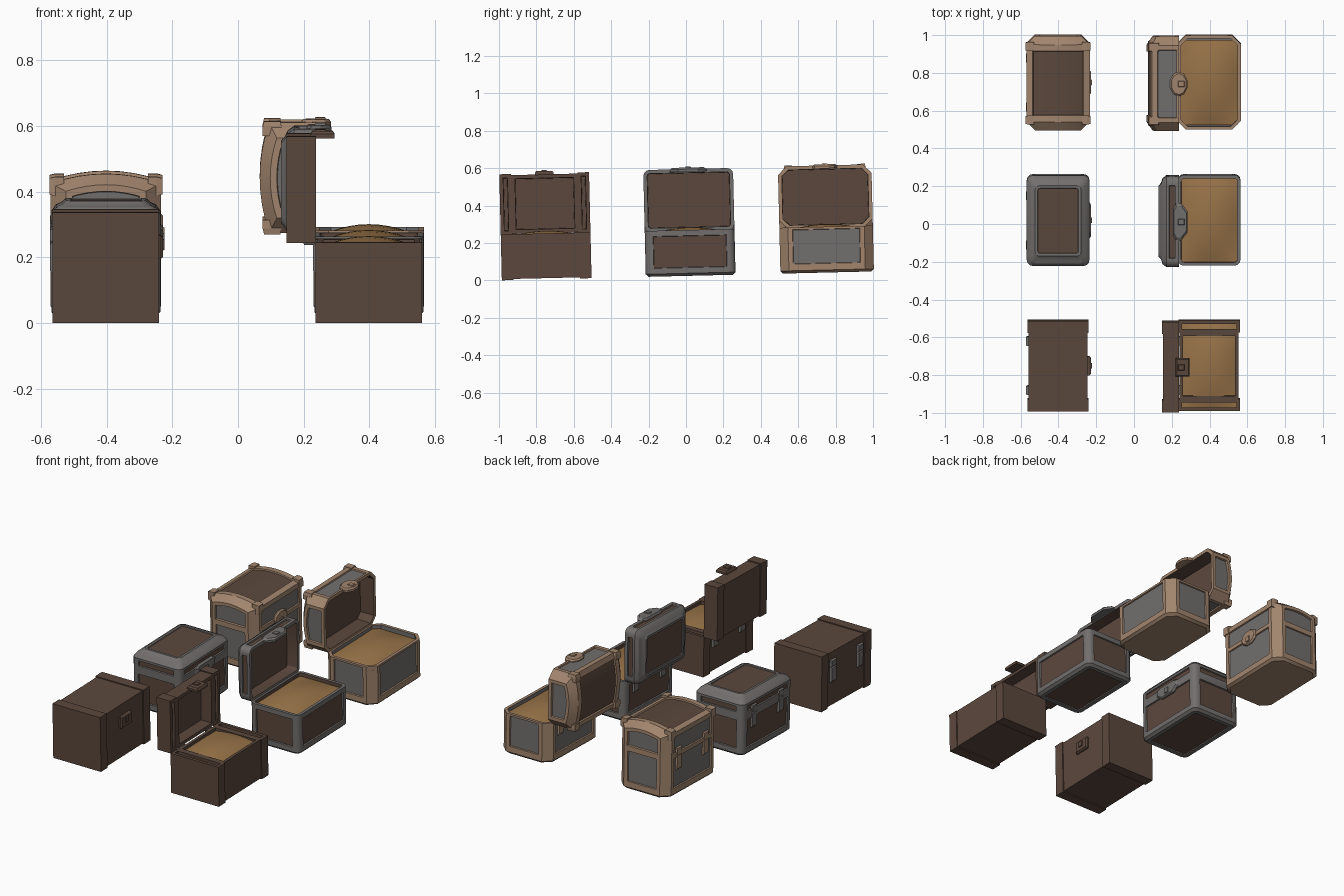
import bpy, bmesh, math
from mathutils import Matrix, Vector

cube = bpy.data.objects.get("Cube")
if cube:
    bpy.data.objects.remove(cube)


def material(name, rgb):
    m = bpy.data.materials.new(name)
    m.use_nodes = True
    m.diffuse_color = (*rgb, 1)
    m.node_tree.nodes["Principled BSDF"].inputs["Base Color"].default_value = (*rgb, 1)
    return m


WOOD = material("dark_wood", (0.105, 0.064, 0.046))
METAL = material("grey_metal", (0.17, 0.16, 0.155))
TAN = material("tan_wood", (0.36, 0.235, 0.155))
GOLD = material("gold_filling", (0.31, 0.17, 0.065))

RIM = 0.245          # height where body and lid meet
BACK = 0.16          # distance from centre to hinge line
TILT = Matrix.Translation((0, 0, 0.024)) @ Matrix.Rotation(0.024, 4, 'X')


def finish(bm, name, mats, matrix, smooth=True):
    me = bpy.data.meshes.new(name)
    bm.to_mesh(me)
    bm.free()
    for m in mats:
        me.materials.append(m)
    if smooth:
        me.shade_smooth()
        me.set_sharp_from_angle(angle=math.radians(32))
    ob = bpy.data.objects.new(name, me)
    bpy.context.collection.objects.link(ob)
    ob.matrix_world = matrix


def solid(sections):
    """Closed solid lofted through matching point loops."""
    bm = bmesh.new()
    loops = [[bm.verts.new(p) for p in s] for s in sections]
    n = len(loops[0])
    for a, b in zip(loops, loops[1:]):
        for i in range(n):
            j = (i + 1) % n
            bm.faces.new((a[i], a[j], b[j], b[i]))
    bm.faces.new(loops[0])
    bm.faces.new(loops[-1])
    bmesh.ops.recalc_face_normals(bm, faces=bm.faces)
    bm.normal_update()
    return bm


def ring(hx, hy, c, z, steps):
    """Rectangle with cut (steps=1) or rounded corners."""
    pts = []
    for k, (sx, sy) in enumerate(((1, 1), (-1, 1), (-1, -1), (1, -1))):
        for i in range(steps + 1):
            a = math.pi / 2 * (k + i / steps)
            pts.append((sx * (hx - c) + c * math.cos(a), sy * (hy - c) + c * math.sin(a), z))
    return pts


def facing(bm, d, z=None):
    d = Vector(d)
    return [f for f in bm.faces if f.normal.dot(d) > 0.9
            and (z is None or abs(f.calc_center_median().z - z) < 0.003)]


def recess(bm, faces, thickness, depth, index):
    """Inset a region, then sink it and recolour it."""
    if thickness:
        bmesh.ops.inset_region(bm, faces=faces, thickness=thickness, use_even_offset=True)
    walls = bmesh.ops.inset_region(bm, faces=faces, thickness=0.002, depth=-depth,
                                   use_even_offset=True)["faces"]
    for f in list(faces) + (walls if depth > 0.03 else []):
        f.material_index = index
    bm.normal_update()


def panel(bm, f, side, low, high, depth=0.008):
    """Sunken rectangular panel with its own margins."""
    t = f.normal.cross(Vector((0, 0, 1))).normalized()
    us = [v.co.dot(t) for v in f.verts]
    zs = [v.co.z for v in f.verts]
    um, zm = (min(us) + max(us)) / 2, (min(zs) + max(zs)) / 2
    ends = (min(us) + side, max(us) - side, min(zs) + low, max(zs) - high)
    bmesh.ops.inset_individual(bm, faces=[f], thickness=0.003)
    for v in f.verts:
        u = v.co.dot(t)
        v.co += t * ((ends[0] if u < um else ends[1]) - u)
        v.co.z = ends[2] if v.co.z < zm else ends[3]
    recess(bm, [f], 0, depth, 1)


def largest(bm, d, z0, z1):
    fs = [f for f in facing(bm, d) if z0 < f.calc_center_median().z < z1]
    return max(fs, key=lambda f: f.calc_area())


SIDES = ((1, 0, 0), (-1, 0, 0), (0, 1, 0), (0, -1, 0))


def plate(name, outline, x0, x1, mat, matrix):
    """Flat fitting with a (y, z) outline and a slightly narrowed face."""
    cy = sum(p[0] for p in outline) / len(outline)
    cz = sum(p[1] for p in outline) / len(outline)
    inner = [(cy + (y - cy) * 0.85, cz + (z - cz) * 0.85) for y, z in outline]
    xm = x0 + (x1 - x0) * 0.6
    secs = [[(x, y, z) for y, z in o] for x, o in ((x0, outline), (xm, outline), (x1, inner))]
    finish(solid(secs), name, [mat], matrix, False)


def rect(y, hy, z0, z1):
    return [(y - hy, z0), (y + hy, z0), (y + hy, z1), (y - hy, z1)]


# ---- plain banded chest ----
def banded(z0, z1, low, high):
    secs = []
    for y, d in ((-.24, 0), (-.177, 0), (-.177, .006), (.177, .006), (.177, 0), (.24, 0)):
        x, b, t = .162 - d, z0 + d * low, z1 - d * high
        secs.append([(-x, y, b), (x, y, b), (x, y, t), (-x, y, t)])
    return solid(secs)


def plain_body():
    bm = banded(0, RIM, 1, 0)
    recess(bm, facing(bm, (0, 0, 1), RIM), 0.018, 0.2, 0)
    return bm


def plain_lid():
    bm = banded(RIM, 0.336, 0, 1)
    recess(bm, facing(bm, (0, 0, -1), RIM), 0.02, 0.07, 0)
    return bm


# ---- rounded metal-framed chest ----
def framed_body(hx, hy, c, steps, side, low, high, bottom):
    bm = solid([ring(hx - .014, hy - .014, c, 0, steps), ring(hx, hy, c, .014, steps),
                ring(hx, hy, c, RIM, steps)])
    for d in SIDES:
        panel(bm, largest(bm, d, .05, .2), side, low, high)
    recess(bm, facing(bm, (0, 0, 1), RIM), 0.018, 0.2, 1)
    if bottom:
        recess(bm, facing(bm, (0, 0, -1), 0), 0.025, 0.006, 1)
    return bm


def metal_body():
    return framed_body(.166, .24, .032, 3, .012, .03, .03, True)


def metal_lid():
    bm = solid([ring(.166, .24, .032, RIM, 3), ring(.166, .24, .032, .312, 3),
                ring(.152, .225, .03, .332, 3), ring(.135, .2, .028, .34, 3),
                ring(.122, .187, .025, .352, 3)])
    for d in SIDES:
        panel(bm, largest(bm, d, .26, .3), .015, .02, .014)
    recess(bm, facing(bm, (0, 0, 1), .352), 0.014, 0.005, 1)
    recess(bm, facing(bm, (0, 0, -1), RIM), 0.02, 0.07, 2)
    return bm


# ---- tan arched chest ----
def arched_body():
    return framed_body(.168, .25, .046, 1, .024, .035, .012, False)


def arch_section(y, hx, side, peak):
    n = 8
    arc = [(hx * (1 - 2 * i / n), y, side + (peak - side) * (1 - (1 - 2 * i / n) ** 2))
           for i in range(n + 1)]
    return [(-hx, y, RIM), (hx, y, RIM)] + arc


def arched_lid():
    bm = solid([arch_section(-.25, .122, .365, .385), arch_section(-.204, .168, .388, .417),
                arch_section(.204, .168, .388, .417), arch_section(.25, .122, .365, .385)])
    for d in SIDES[:2]:
        panel(bm, largest(bm, d, .26, .38), .024, .012, .03)
    for d in SIDES[2:]:
        recess(bm, [largest(bm, d, .26, .38)], 0.02, 0.012, 1)
    top = [f for f in facing(bm, (0, 0, 1)) if abs(f.calc_center_median().y) < .1
           and f.calc_center_median().z > .38]
    recess(bm, top, 0.034, 0.008, 2)
    recess(bm, facing(bm, (0, 0, -1), RIM), 0.02, 0.09, 2)
    return bm


def filling(hx, hy, matrix):
    bm = bmesh.new()
    bmesh.ops.create_grid(bm, x_segments=10, y_segments=12, size=1)
    for v in bm.verts:
        x, y = v.co.x, v.co.y
        v.co = (x * hx, y * hy, .222 + .037 * (1 - x * x) * (1 - y * y))
    finish(bm, "filling", [GOLD], matrix)


OVAL = [(.066 * math.cos(i * math.pi / 5), .246 + .048 * math.sin(i * math.pi / 5))
        for i in range(10)]
HEX = [(-.055, .199), (.055, .199), (.098, .232), (.098, .262), (.07, .275),
       (-.07, .275), (-.098, .262), (-.098, .232)]

# style: y position, body, lid, materials, latch outline and colour, hinge colour
STYLES = {
    "plain": (-.745, plain_body, plain_lid, [WOOD], rect(0, .05, .19, .262), WOOD, METAL),
    "metal": (.025, metal_body, metal_lid, [METAL, WOOD, WOOD], HEX, METAL, METAL),
    "arched": (.755, arched_body, arched_lid, [TAN, METAL, WOOD], OVAL, TAN, TAN),
}

for style, (y, body, lid, mats, latch, latch_mat, hinge_mat) in STYLES.items():
    for state, x in (("closed", -.402), ("open", .398)):
        base = TILT @ Matrix.Translation((x, y, 0))
        swing = base
        if state == "open":
            pivot = Matrix.Translation((-BACK, 0, RIM))
            swing = base @ pivot @ Matrix.Rotation(-math.pi / 2, 4, 'Y') @ pivot.inverted()
            filling(.15, .226, base)
        tag = f"{state}_{style}_chest_"
        smooth = style != "plain"
        finish(body(), tag + "body", mats, base, smooth)
        finish(lid(), tag + "lid", mats, swing, smooth)
        plate(tag + "latch", latch, .152, .174, latch_mat, swing)
        plate(tag + "latch_boss", rect(0, .016, .215, .25), .165, .179, latch_mat, swing)
        for s in (-1, 1):
            plate(tag + "body_hinge", rect(s * .13, .025, .15, RIM), -.15, -.17, hinge_mat, base)
            plate(tag + "lid_hinge", rect(s * .13, .025, RIM, .285), -.15, -.17, hinge_mat, swing)
            if style == "arched":
                # raised corner lugs on the arched lid
                for e in (-1, 1):
                    plate(tag + "corner_lug", rect(e * .195, .024, .35, .408),
                          s * .128, s * .172, TAN, swing)
